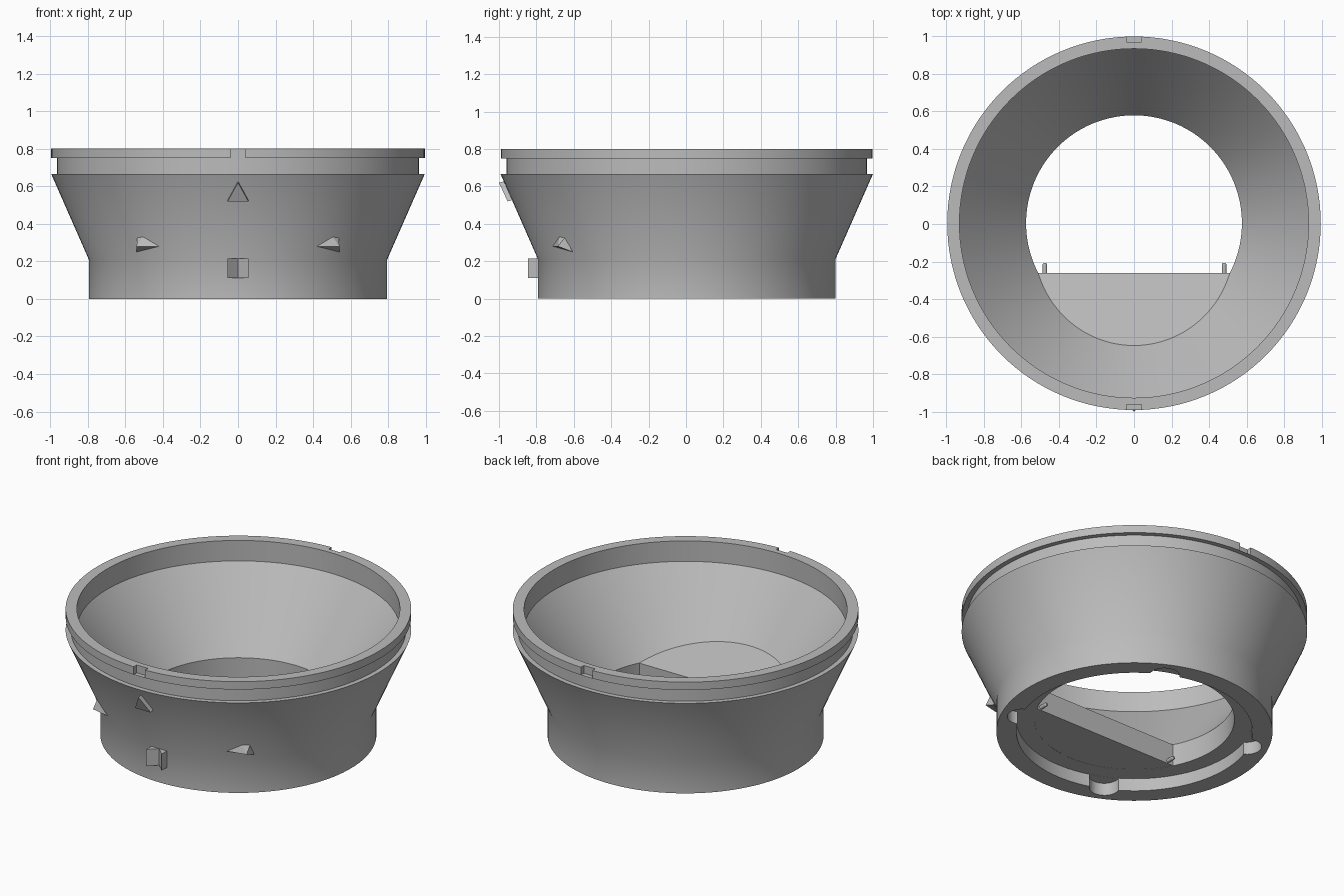
import bpy, bmesh, math
from mathutils import Vector

if "Cube" in bpy.data.objects:
    bpy.data.objects.remove(bpy.data.objects["Cube"])

CY = 0.004          # axis of the ring in y
SEG = 128

gray = bpy.data.materials.new("matte gray")
gray.diffuse_color = (0.5, 0.5, 0.5, 1)
gray.use_nodes = True
gray.node_tree.nodes["Principled BSDF"].inputs["Base Color"].default_value = gray.diffuse_color


def finish(bm, name):
    bmesh.ops.recalc_face_normals(bm, faces=bm.faces)
    mesh = bpy.data.meshes.new(name)
    bm.to_mesh(mesh)
    bm.free()
    mesh.materials.append(gray)
    ob = bpy.data.objects.new(name, mesh)
    bpy.context.collection.objects.link(ob)
    return ob


def lathe(name, profile):
    """Closed (radius, z) profile spun round the axis."""
    bm = bmesh.new()
    rings = []
    for i in range(SEG):
        a = 2 * math.pi * i / SEG
        rings.append([bm.verts.new((r * math.cos(a), CY + r * math.sin(a), z))
                      for r, z in profile])
    n = len(profile)
    for i in range(SEG):
        p, q = rings[i], rings[(i + 1) % SEG]
        for j in range(n):
            k = (j + 1) % n
            bm.faces.new((p[j], q[j], q[k], p[k]))
    return finish(bm, name)


def hull(name, points):
    bm = bmesh.new()
    for p in points:
        bm.verts.new(p)
    bmesh.ops.convex_hull(bm, input=bm.verts)
    bmesh.ops.dissolve_limit(bm, angle_limit=0.01, verts=bm.verts, edges=bm.edges)
    return finish(bm, name)


def prism(name, bottom, top):
    """Solid between two matching outlines."""
    bm = bmesh.new()
    a = [bm.verts.new(p) for p in bottom]
    b = [bm.verts.new(p) for p in top]
    bm.faces.new(a)
    bm.faces.new(b)
    for i in range(len(a)):
        j = (i + 1) % len(a)
        bm.faces.new((a[i], a[j], b[j], b[i]))
    return finish(bm, name)


def smooth(ob):
    bpy.ops.object.select_all(action='DESELECT')
    ob.select_set(True)
    bpy.context.view_layer.objects.active = ob
    bpy.ops.object.shade_smooth_by_angle(angle=math.radians(30))


def cut(ob, cutter):
    bpy.context.view_layer.objects.active = ob
    mod = ob.modifiers.new("cut", 'BOOLEAN')
    mod.operation = 'DIFFERENCE'
    mod.solver = 'EXACT'
    mod.object = cutter
    bpy.ops.object.modifier_apply(modifier=mod.name)
    bpy.data.objects.remove(cutter)


# Flared ring: stepped socket below, grooved rim above, conical bore
body = lathe("flared_ring", [
    (0.68, 0), (0.795, 0), (0.795, 0.21), (0.995, 0.665), (0.965, 0.665),
    (0.965, 0.75), (0.995, 0.75), (0.995, 0.8), (0.93, 0.8), (0.93, 0.67),
    (0.575, 0.22), (0.575, 0.08), (0.68, 0.08)])

# Four round notches in the bottom socket
for deg in (65, 155, 245, 335):
    a = math.radians(deg)
    c = Vector((0.668 * math.cos(a), CY + 0.668 * math.sin(a), 0))
    ring = [c + Vector((0.087 * math.cos(t), 0.087 * math.sin(t), 0))
            for t in (2 * math.pi * i / 24 for i in range(24))]
    cut(body, prism("notch_cutter", [p + Vector((0, 0, -0.05)) for p in ring],
                    [p + Vector((0, 0, 0.0795)) for p in ring]))

# Gaps in the rim, front and back
for s in (-1, 1):
    plan = [(-0.04, CY + s * 0.9645), (0.04, CY + s * 0.9645),
            (0.04, CY + s * 1.05), (-0.04, CY + s * 1.05)]
    cut(body, prism("rim_cutter", [(x, y, 0.7505) for x, y in plan],
                    [(x, y, 0.85) for x, y in plan]))
smooth(body)

# Sloping shelf across the front of the bore
edge_y, R = -0.26, 0.66
a0 = math.asin((edge_y - CY) / R)
arc = [(R * math.cos(t), CY + R * math.sin(t)) for t in
       (a0 + (-math.pi - 2 * a0) * i / 48 for i in range(49))]
prism("sloping_shelf", [(x, y, 0.081) for x, y in arc],
      [(x, y, 0.22 + 0.25 * (edge_y - y)) for x, y in arc])

# Two small pegs on the shelf edge
for x in (-0.475, 0.48):
    ring = [(x + 0.012 * math.cos(t), 0.1 + 0.012 * math.sin(t))
            for t in (2 * math.pi * i / 16 for i in range(16))]
    tip = [(x + (px - x) * 0.6, 0.1 + (pz - 0.1) * 0.6) for px, pz in ring]
    smooth(hull("shelf_peg", [(px, -0.28, pz) for px, pz in ring]
                + [(px, -0.215, pz) for px, pz in ring]
                + [(px, -0.207, pz) for px, pz in tip]))

# Front index block with a vertical V groove
plan = [(-0.055, -0.77), (0.055, -0.77), (0.055, -0.845), (0, -0.793), (-0.055, -0.845)]
prism("index_block", [(x, y, 0.11) for x, y in plan], [(x, y, 0.215) for x, y in plan])

# Front triangular pointer lying along the flare
prism("front_pointer",
      [(-0.055, -0.9, 0.535), (0.055, -0.9, 0.535), (0, -0.94, 0.635)],
      [(-0.055, -0.954, 0.52), (0.055, -0.954, 0.52), (0, -1.0, 0.62)])

# Side arrow markers, tip towards the front
for name, s in (("left_marker", -1), ("right_marker", 1)):
    hull(name, [(s * x, y, z) for x, y, z in (
        (0.42, -0.712, 0.28), (0.54, -0.607, 0.25), (0.537, -0.645, 0.33),
        (0.505, -0.677, 0.33), (0.54, -0.685, 0.28), (0.46, -0.58, 0.29))])
